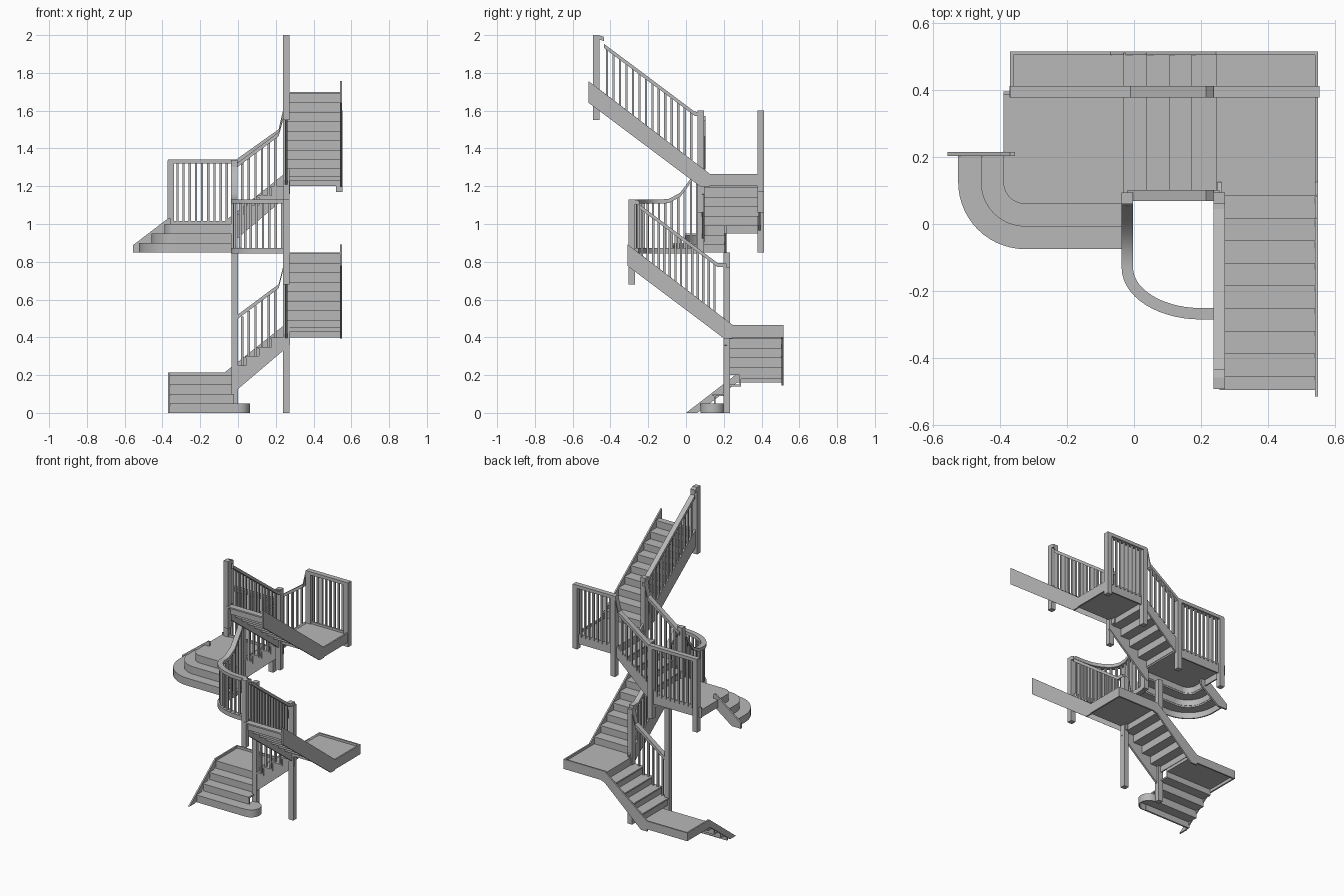
import bpy, bmesh, math
from mathutils import Vector

cube = bpy.data.objects.get("Cube")
if cube:
    bpy.data.objects.remove(cube)

mat = bpy.data.materials.new("stair_grey")
mat.use_nodes = True
GREY = (0.48, 0.48, 0.48, 1)
mat.diffuse_color = GREY
mat.node_tree.nodes["Principled BSDF"].inputs["Base Color"].default_value = GREY

RISE, GOING = 0.05, 0.0675
SLOPE = RISE / GOING


def prism(bm, axis, pts, a, b):
    """Extrude a 2D outline along one axis from a to b."""
    def place(p, t):
        return {"x": (t, p[0], p[1]), "y": (p[0], t, p[1]), "z": (p[0], p[1], t)}[axis]
    lo = [bm.verts.new(place(p, a)) for p in pts]
    hi = [bm.verts.new(place(p, b)) for p in pts]
    bm.faces.new(lo)
    bm.faces.new(hi)
    for i in range(len(pts)):
        j = (i + 1) % len(pts)
        bm.faces.new((lo[i], lo[j], hi[j], hi[i]))


def box(bm, x0, x1, y0, y1, z0, z1):
    prism(bm, "z", [(x0, y0), (x1, y0), (x1, y1), (x0, y1)], z0, z1)


def sweep(bm, path, w, h):
    """Sweep an upright rectangle along a path of centre points."""
    pts = [Vector(p) for p in path]
    rings = []
    for i, p in enumerate(pts):
        d = pts[min(i + 1, len(pts) - 1)] - pts[max(i - 1, 0)]
        n = Vector((d.y, -d.x, 0)).normalized() * w / 2
        up = Vector((0, 0, h / 2))
        rings.append([bm.verts.new(q) for q in (p - n - up, p + n - up, p + n + up, p - n + up)])
    for r, s in zip(rings, rings[1:]):
        for i in range(4):
            j = (i + 1) % 4
            bm.faces.new((r[i], r[j], s[j], s[i]))
    bm.faces.new(rings[0])
    bm.faces.new(rings[-1])


def part(name, fill, smooth=False):
    bm = bmesh.new()
    fill(bm)
    bmesh.ops.recalc_face_normals(bm, faces=bm.faces)
    me = bpy.data.meshes.new(name)
    bm.to_mesh(me)
    bm.free()
    me.materials.append(mat)
    ob = bpy.data.objects.new(name, me)
    bpy.context.collection.objects.link(ob)
    if smooth:
        bpy.ops.object.select_all(action="DESELECT")
        ob.select_set(True)
        bpy.context.view_layer.objects.active = ob
        bpy.ops.object.shade_smooth_by_angle()


def boxes(name, *dims):
    part(name, lambda bm: [box(bm, *d) for d in dims])


def plate(name, axis, pts, a, b):
    part(name, lambda bm: prism(bm, axis, pts, a, b))


def rail(name, path, w=0.034, h=0.022):
    part(name, lambda bm: sweep(bm, path, w, h), True)


def post(name, x, y, z0, z1):
    boxes(name, (x - .017, x + .017, y - .017, y + .017, z0, z1))


def balusters(name, path, base, n):
    """Thin square bars spaced evenly beneath a rail path."""
    pts = [Vector(p) for p in path]
    lens = [(b.xy - a.xy).length for a, b in zip(pts, pts[1:])]
    dims = []
    for k in range(n):
        t, i = sum(lens) * (k + .5) / n, 0
        while t > lens[i] and i < len(lens) - 1:
            t -= lens[i]
            i += 1
        p = pts[i].lerp(pts[i + 1], t / lens[i])
        dims.append((p.x - .006, p.x + .006, p.y - .006, p.y + .006, base(p), p.z))
    boxes(name, *dims)


def flight(name, axis, start, sgn, lo, hi, z, n, top=0.0):
    """Thin risers and treads climbing along x or y."""
    dims = []
    def slab(u0, u1, z0, z1):
        a, b = sorted((start + sgn * u0, start + sgn * u1))
        dims.append((a, b, lo, hi, z0, z1) if axis == "x" else (lo, hi, a, b, z0, z1))
    for i in range(n):
        u, zt = i * GOING, z + (i + 1) * RISE
        slab(u, u + .008, zt - RISE, zt)
        end = u + GOING + .008 if i < n - 1 else u + top
        if end > u:
            slab(u - .006, end, zt - .01, zt)
    boxes(name, *dims)


def arc(cx, cy, rx, ry, a0, a1, n=14):
    return [(cx + rx * math.cos(math.radians(a0 + (a1 - a0) * i / n)),
             cy + ry * math.sin(math.radians(a0 + (a1 - a0) * i / n))) for i in range(n + 1)]


# Entry flight with a rounded first step, and the first landing
flight("entry_steps", "y", .08, 1, -.365, -.02, 0, 4)
nose = [(-.365, .08)] + arc(0, .14, .06, .06, -90, 90) + [(-.03, .2)]
part("rounded_step_tread", lambda bm: prism(bm, "z", nose + [(-.03, .155), (-.365, .155)], .04, .05), True)
part("rounded_step_riser", lambda bm: sweep(bm, [(x, y, .025) for x, y in nose], .006, .05), True)
plate("entry_stringer", "x", [(0, 0), (.28, .215), (.515, .215), (.515, .16), (.27, .16), (.06, 0)], -.37, -.36)
boxes("entry_landing", (-.37, -.02, .2825, .515, .18, .2), (-.37, -.02, .505, .515, .16, .215))

# Parts shared by both storeys: cross flight, corner landing, long flight
for tag, z, y, n, reach in (("lower", .2, .2, 8, .51), ("upper", 1.0, .08, 9, .595)):
    x0, back, z2 = -.025, y + .315, z + 5 * RISE
    flight(tag + "_cross_steps", "x", x0, 1, y, back - .005, z, 5)
    plate(tag + "_cross_outer_stringer", "y",
          [(x0 - .045, z + .015), (x0 + 4 * GOING, z2 + .015), (x0 + 4 * GOING + .03, z2 + .015),
           (x0 + 4 * GOING + .03, z2 - .05), (x0 + 4 * GOING, z2 - .06), (x0, z - .055), (x0 - .045, z - .055)],
          back - .01, back)
    zigzag = []
    for i in range(5):
        zigzag += [(x0 + i * GOING, z + i * RISE), (x0 + i * GOING, z + (i + 1) * RISE)]
    zigzag += [(x0 + .3, z2), (x0 + .3, z2 - .09), (x0, z - .095)]
    plate(tag + "_cross_inner_stringer", "y", zigzag, y + .005, y + .017)

    boxes(tag + "_corner_landing", (.245, .55, y, back, z2 - .02, z2),
          (.245, .55, back - .01, back, z2 - .05, z2 + .015), (.54, .55, y, back, z2 - .05, z2 + .015))

    flight(tag + "_long_steps", "y", y, -1, .255, .545, z2, n, .035)
    def nosing(u):
        return z2 + RISE + SLOPE * u
    for side, a, b in (("outer", .54, .55), ("inner", .249, .261)):
        end = reach if side == "outer" else reach - .04
        plate(f"{tag}_long_{side}_stringer", "x",
              [(y + .045, z2 + .017), (y - end, nosing(end) + .015), (y - end, nosing(end) - .1),
               (y, z2 - .055), (y + .045, z2 - .055)], a, b)

    # Newels and rails on the open side
    yr, ye = y + .015 - .01 * (tag == "upper"), y - (n - 1) * GOING - .005
    ztop = nosing((n - 1) * GOING) + (.28 if tag == "lower" else .3)
    post(tag + "_top_newel", .255, ye - .01, ztop - .45, ztop)
    u1, u0 = (n - 1) * GOING - .025, .035
    long_rail = [(.255, ye, ztop - .011), (.255, ye + .03, ztop - .02), (.255, y - u1, nosing(u1) + .262),
                 (.255, y - u0, nosing(u0) + .258), (.255, yr, nosing(u0) + .255)]
    rail(tag + "_long_handrail", long_rail)
    balusters(tag + "_long_balusters", long_rail[1:4], lambda p: nosing(y - p.y), 14)
    h = .245 if tag == "lower" else .25
    cross = [(-.02, yr, z + .05 + h), (.215, yr, z + .225 + h), (.238, yr, z2 + .31), (.255, yr, z2 + .31)]
    rail(tag + "_cross_handrail", cross)
    balusters(tag + "_cross_balusters", [(.005, yr, cross[0][2]), cross[1]],
              lambda p: z + RISE * math.ceil((p.x - x0) / GOING) - .005, 6)

post("lower_entry_newel", -.018, .215, 0, .85)
post("lower_corner_newel", .255, .215, 0, .77)
post("upper_entry_newel", -.02, .077, .85, 1.34)
post("upper_corner_newel", .255, .077, 1.06, 1.6)

# Back balustrade of the upper storey
back = .395
back_rail = [(-.37, back, 1.33), (-.01, back, 1.33), (.215, back, 1.49), (.238, back, 1.59), (.55, back, 1.59)]
rail("back_handrail", back_rail)
balusters("back_landing_balusters", back_rail[:2], lambda p: 1.0, 11)
balusters("back_slope_balusters", [(.005, back, 1.335), back_rail[2]],
          lambda p: 1.05 + SLOPE * (p.x + .025), 6)
balusters("back_corner_balusters", [(.27, back, 1.59), back_rail[4]], lambda p: 1.25, 9)
for name, x, z0, z1 in (("left", -.355, .85, 1.335), ("middle", -.02, .85, 1.335),
                        ("corner", .255, 1.06, 1.6), ("end", .537, 1.17, 1.6)):
    post(f"back_{name}_post", x, back, z0, z1)

# Curved steps wrapping the upper entry landing
CX, CY, XE = -.325, .125, -.035


def bend(r, ytop):
    return [(XE, CY - r)] + arc(CX, CY, r, r, 270, 180) + [(CX - r, ytop)]


for k in range(3):
    r, z = .2 - k * GOING, .9 + k * RISE
    top = .205 if k < 2 else back
    inner = bend(r - GOING - .006, top)[::-1] if k < 2 else [(-.02, back), (-.02, CY - r)]
    part(f"curved_tread_{k + 1}", lambda bm: prism(bm, "z", bend(r, top) + inner, z - .01, z), True)
    part(f"curved_riser_{k + 1}",
         lambda bm: sweep(bm, [(x, y, z - .025) for x, y in bend(r - .004, top)], .008, .05), True)
plate("curved_step_stringer", "y", [(-.557, .85), (-.557, .887), (-.37, 1.03), (-.355, 1.03),
                                    (-.355, .95), (-.49, .85)], .203, .215)
boxes("upper_entry_skirt", (-.39, -.02, back - .01, back, .945, 1.015))

# Curved gallery balustrade around the stairwell
well = [(.25, -.268)] + arc(.2, -.13, .22, .138, 270, 180)
gallery = [(x, y, 1.119) for x, y in well] + [(-.02, -.09, 1.122), (-.02, -.03, 1.155),
                                              (-.02, .04, 1.25), (-.02, .077, 1.325)]
rail("gallery_handrail", gallery)
rail("gallery_base", [(x, y, .858) for x, y in well] + [(-.02, .07, .858)], .034, .03)
balusters("gallery_balusters", gallery, lambda p: .86, 16)
